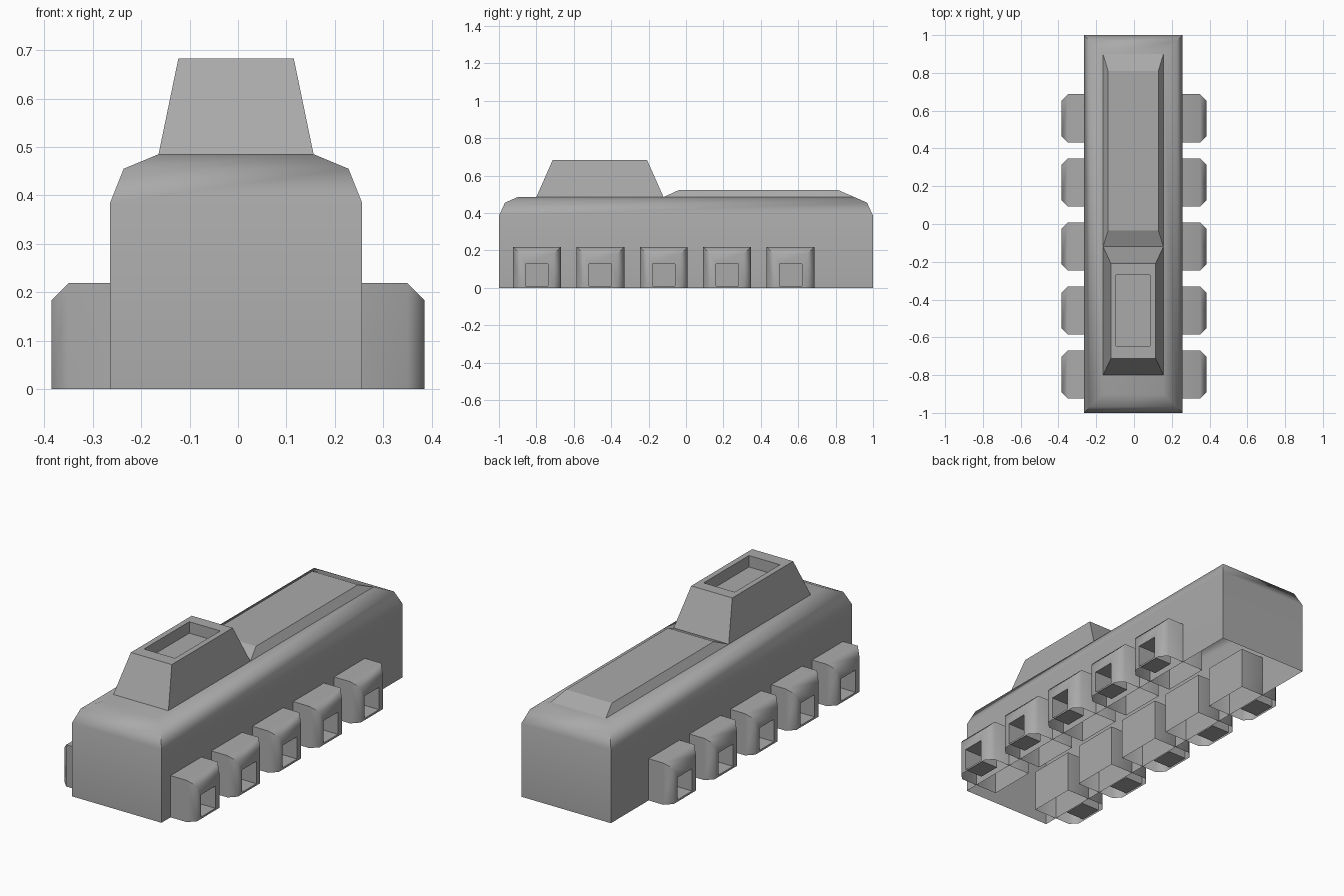
import bpy, bmesh, math

if "Cube" in bpy.data.objects:
    bpy.data.objects.remove(bpy.data.objects["Cube"], do_unlink=True)

# Single flat colour
grey = bpy.data.materials.new("plain grey")
grey.use_nodes = True
grey.diffuse_color = (0.4, 0.4, 0.4, 1)
grey.node_tree.nodes["Principled BSDF"].inputs["Base Color"].default_value = (0.4, 0.4, 0.4, 1)

CX = -0.004  # hull centre line


def flat_ring(hx, y0, y1, z):
    """Horizontal rectangle around the hull centre line."""
    return [(CX - hx, y0, z), (CX + hx, y0, z), (CX + hx, y1, z), (CX - hx, y1, z)]


def side_ring(side, x, yc, hy, z0, z1):
    """Upright rectangle facing sideways, first edge at the bottom."""
    return [(side * x, yc - hy, z0), (side * x, yc + hy, z0),
            (side * x, yc + hy, z1), (side * x, yc - hy, z1)]


def loft(name, rings, cap_start=False, open_spans=0, smooth=False):
    """Bridge rectangles; the first open_spans spans have no bottom face."""
    bm = bmesh.new()
    loops = [[bm.verts.new(p) for p in ring] for ring in rings]
    for s, (a, b) in enumerate(zip(loops, loops[1:])):
        for i in range(4):
            if i == 0 and s < open_spans:
                continue
            j = (i + 1) % 4
            bm.faces.new((a[i], a[j], b[j], b[i]))
    bm.faces.new(loops[-1])
    if cap_start:
        bm.faces.new(loops[0][::-1])
    # Consistent winding; rings run counter-clockwise along the loft on one side only
    if name.startswith("right"):
        bmesh.ops.reverse_faces(bm, faces=bm.faces[:])
    mesh = bpy.data.meshes.new(name)
    bm.to_mesh(mesh)
    bm.free()
    mesh.materials.append(grey)
    obj = bpy.data.objects.new(name, mesh)
    bpy.context.collection.objects.link(obj)
    if smooth:
        bpy.ops.object.select_all(action="DESELECT")
        obj.select_set(True)
        bpy.context.view_layer.objects.active = obj
        bpy.ops.object.shade_smooth_by_angle(angle=math.radians(50))
    return obj


# Long hull with rounded top edges, hollow below
loft("hull", [flat_ring(0.26, -1, 1, 0),
              flat_ring(0.26, -1, 1, 0.385),
              flat_ring(0.232, -0.968, 0.968, 0.455),
              flat_ring(0.16, -0.9, 0.9, 0.485)], smooth=True)

# Tapered tower with a sunken top
loft("tower", [flat_ring(0.16, -0.8, -0.12, 0.485),
               flat_ring(0.119, -0.713, -0.208, 0.683),
               flat_ring(0.09, -0.645, -0.27, 0.683),
               flat_ring(0.09, -0.645, -0.27, 0.623)])

# Low raised deck behind the tower
loft("rear_deck", [flat_ring(0.16, -0.12, 0.9, 0.485),
                   flat_ring(0.133, -0.035, 0.81, 0.524)])

# Five pods on each side, hollow below, each with a recessed window
for side, label in ((1, "left"), (-1, "right")):
    for n in range(5):
        yc = -0.797 + 0.339 * n
        loft(f"{label}_pod_{n + 1}",
             [side_ring(side, 0.13, yc, 0.128, 0, 0.219),
              side_ring(side, 0.35, yc, 0.128, 0, 0.219),
              side_ring(side, 0.385, yc, 0.092, 0, 0.183),
              side_ring(side, 0.385, yc, 0.06, 0.01, 0.127),
              side_ring(side, 0.28, yc, 0.06, 0.01, 0.127)],
             cap_start=True, open_spans=2, smooth=True)
